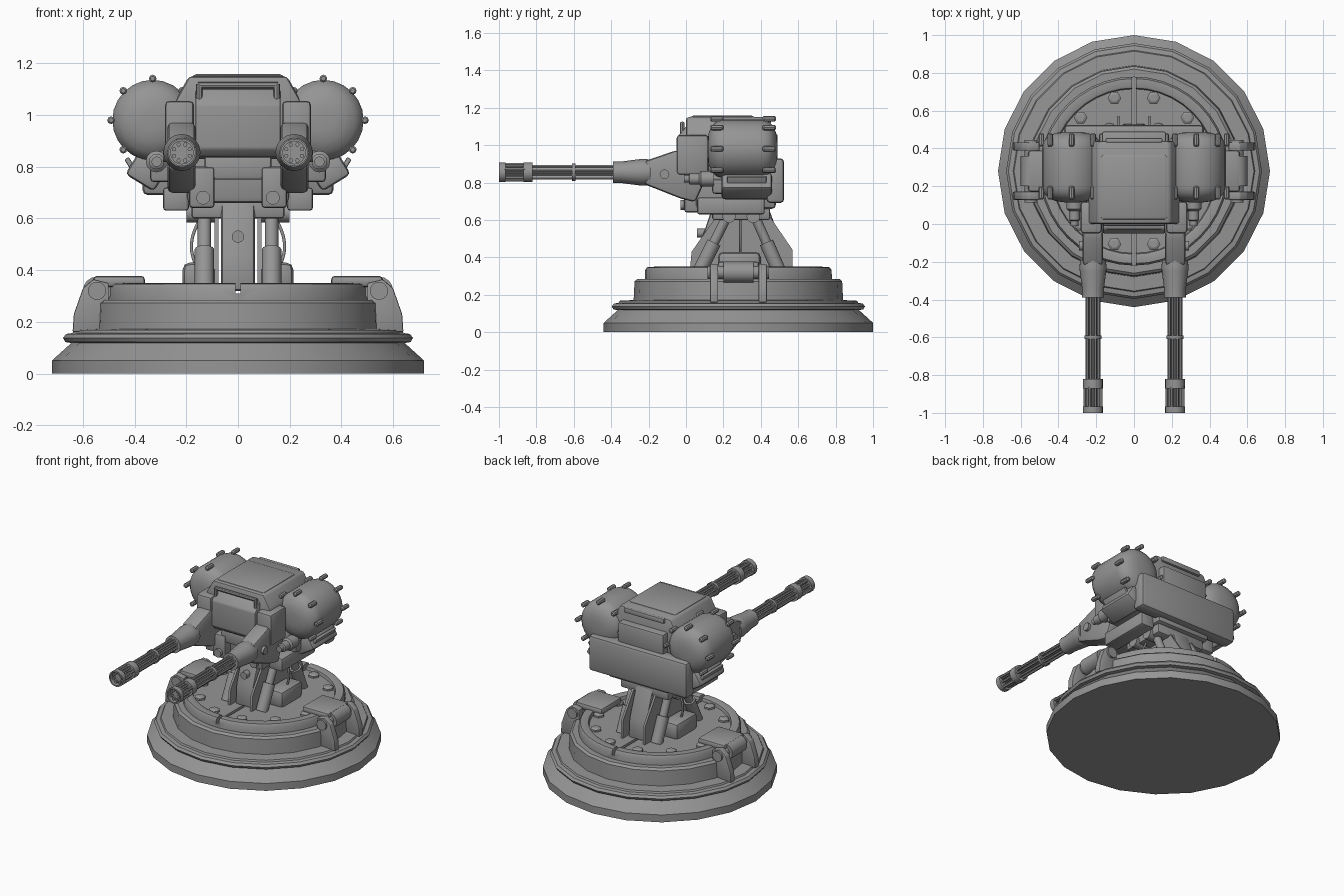
import bpy, bmesh, math
from mathutils import Vector, Matrix

if "Cube" in bpy.data.objects:
    bpy.data.objects.remove(bpy.data.objects["Cube"])

grey = bpy.data.materials.new("gunmetal_grey")
grey.diffuse_color = (0.3, 0.3, 0.3, 1)
grey.use_nodes = True
grey.node_tree.nodes["Principled BSDF"].inputs["Base Color"].default_value = grey.diffuse_color
CY = 0.28          # centre line of the round base
SIDES = (-1, 1)


def finish(name, bm, bevel=0.0, segs=2):
    bmesh.ops.recalc_face_normals(bm, faces=bm.faces)
    if bevel:
        edges = [e for e in bm.edges if e.calc_face_angle(0) > 0.3]
        bmesh.ops.bevel(bm, geom=edges, offset=bevel, segments=segs,
                        profile=0.5, affect='EDGES', clamp_overlap=True)
    me = bpy.data.meshes.new(name)
    bm.to_mesh(me)
    bm.free()
    me.materials.append(grey)
    ob = bpy.data.objects.new(name, me)
    bpy.context.collection.objects.link(ob)
    return ob


def box(name, lo, hi, bevel=0.01, tilt=0.0):
    lo, hi = Vector(lo), Vector(hi)
    bm = bmesh.new()
    m = (Matrix.Translation((lo + hi) / 2) @ Matrix.Rotation(tilt, 4, 'Y')
         @ Matrix.Diagonal([abs(v) for v in hi - lo] + [1]))
    bmesh.ops.create_cube(bm, size=1, matrix=m)
    return finish(name, bm, bevel)


def lathe(name, prof, at, direction=(0, 0, 1), seg=20):
    """Spin (radius, height) pairs about an axis through a point."""
    m = Matrix.Translation(at) @ Vector(direction).to_track_quat('Z', 'Y').to_matrix().to_4x4()
    bm = bmesh.new()
    rings = [[bm.verts.new(m @ Vector((r * math.cos(2 * math.pi * i / seg),
                                       r * math.sin(2 * math.pi * i / seg), h)))
              for i in range(seg)] for r, h in prof]
    for a, b in zip(rings, rings[1:]):
        for i in range(seg):
            j = (i + 1) % seg
            bm.faces.new((a[i], a[j], b[j], b[i]))
    bm.faces.new(rings[0])
    bm.faces.new(rings[-1])
    return finish(name, bm)


def rod(name, p, q, r, r2=None, seg=12):
    d = Vector(q) - Vector(p)
    return lathe(name, [(r, 0), (r if r2 is None else r2, d.length)], p, d, seg)


def prism(name, pts, axis, lo, hi, bevel=0.0):
    """Extrude a (y,z) outline along x, or an (x,z) outline along y."""
    place = (lambda a, b, t: (t, a, b)) if axis == 'X' else (lambda a, b, t: (a, t, b))
    bm = bmesh.new()
    ends = [[bm.verts.new(place(a, b, t)) for a, b in pts] for t in (lo, hi)]
    bm.faces.new(ends[0])
    bm.faces.new(ends[1])
    for i in range(len(pts)):
        j = (i + 1) % len(pts)
        bm.faces.new((ends[0][i], ends[0][j], ends[1][j], ends[1][i]))
    return finish(name, bm, bevel)


# stepped round base
lathe("base_skirt", [(.72, 0), (.72, .05), (.645, .118), (.668, .122), (.677, .138),
                     (.665, .153), (.64, .157), (.635, .168), (.56, .172), (.555, .272),
                     (.54, .285), (.4, .285)], (0, CY, 0))
deck = lathe("deck", [(.5, .27), (.5, .33), (.49, .347), (.45, .35), (.44, .345),
                      (.435, .325), (.05, .325)], (0, CY, 0), seg=40)
cutter = box("deck_groove_cutter", (-.01, -.4, .31), (.01, .95, .4), 0)
cutter.hide_render = True
cutter.display_type = 'WIRE'
cut = deck.modifiers.new("groove", 'BOOLEAN')
cut.object, cut.operation, cut.solver = cutter, 'DIFFERENCE', 'EXACT'

# ring of deck bolts
for k in range(12):
    a = math.radians(15 + 30 * k)
    lathe("deck_bolt", [(.036, 0), (.036, .015), (.022, .024)],
          (.4 * math.cos(a), CY + .4 * math.sin(a), .322), seg=6)

# side clamps on the base
for s in SIDES:
    for y in (.15, .41):
        prism("clamp_bracket", [(s * .5, .16), (s * .64, .16), (s * .635, .23), (s * .6, .33),
                                (s * .56, .365), (s * .5, .35)], 'Y', y - .022, y + .022, .006)
    rod("clamp_pin", (s * .545, .115, .32), (s * .545, .445, .32), .035, seg=16)
    rod("clamp_barrel", (s * .545, .2, .32), (s * .545, .36, .32), .055, seg=16)
    box("clamp_pad", (s * .36, .17, .335), (s * .56, .39, .378), .015)

# pedestal: column, fins, struts, cables
prism("pedestal_column", [(.06, .32), (.07, .46), (.18, .78), (.4, .78), (.52, .45), (.53, .32)],
      'X', -.065, .065, .015)
rod("column_stud", (0, .06, .53), (0, .13, .53), .024)
box("pedestal_collar", (-.18, .14, .6), (.18, .45, .67), .012)
for s in SIDES:
    prism("pedestal_fin", [(.02, .32), (.03, .43), (.19, .66), (.42, .66), (.57, .44), (.57, .32)],
          'X', s * .075, s * .09)
    box("pedestal_foot", (s * .09, .17, .31), (s * .215, .4, .43), .03)
    for y0, y1 in ((.07, .23), (.5, .36)):
        rod("strut_lower", (s * .13, y0, .32), (s * .13, (y0 + y1) / 2, .48), .038)
        rod("strut_upper", (s * .13, (y0 + y1) / 2, .48), (s * .13, y1, .64), .026)
        rod("strut_hinge", (s * .09, y1, .62), (s * .2, y1, .62), .036)
    cu = bpy.data.curves.new("cable", 'CURVE')
    cu.dimensions, cu.bevel_depth, cu.bevel_resolution = '3D', .007, 1
    sp = cu.splines.new('BEZIER')
    sp.bezier_points.add(2)
    for bp, co in zip(sp.bezier_points, ((.14, .29, .62), (.18, .29, .5), (.16, .29, .4))):
        bp.co = (s * co[0], co[1], co[2])
        bp.handle_left_type = bp.handle_right_type = 'AUTO'
    cu.materials.append(grey)
    bpy.context.collection.objects.link(bpy.data.objects.new("cable", cu))

# head body
prism("head_shell", [(-.19, 1.15), (.19, 1.15), (.24, 1.06), (.24, .87), (.2, .83),
                     (-.2, .83), (-.24, .87), (-.24, 1.06)], 'Y', 0, .44, .015)
box("head_lid", (-.18, .02, 1.12), (.18, .37, 1.158), .025)
prism("front_panel", [(-.05, 1.04), (0, 1.1), (.06, 1.1), (.06, .84), (-.02, .84), (-.05, .87)],
      'X', -.165, .165, .008)
rod("front_handle", (-.155, -.02, 1.115), (.155, -.02, 1.115), .012, seg=8)
box("rear_ledge", (-.17, .4, .9), (.17, .49, 1.06), .012)
box("rear_handle", (-.15, .43, 1.115), (.15, .455, 1.15), .008)
box("lower_body", (-.2, .05, .66), (.2, .48, .88), .02)
box("neck_block", (-.13, .0, .75), (.13, .2, .84), .012)
box("rear_counterweight", (-.37, .43, .69), (.37, .525, .93), .022)

for s in SIDES:
    rod("handle_post", (s * .15, -.02, 1.04), (s * .15, -.02, 1.12), .013, seg=8)
    box("shoulder_block", (s * .17, -.05, .84), (s * .283, .12, 1.055), .018)
    box("under_block", (s * .19, .06, .63), (s * .29, .42, .72), .012)
    box("inner_arm_mount", (s * .09, -.01, .64), (s * .19, .2, .8), .015)
    rod("mount_stud", (s * .135, -.03, .68), (s * .135, .02, .68), .027)

    # gun arm
    prism("gun_arm", [(-.22, .915), (-.06, .97), (.06, .97), (.12, .85), (.05, .695),
                      (-.03, .715), (-.22, .79)], 'X', s * .165, s * .272, .018)
    rod("arm_stud", (s * .25, -.115, .845), (s * .29, -.115, .845), .026)
    gx, gz, fwd = s * .217, .855, (0, -1, 0)
    lathe("gun_shroud", [(.068, 0), (.072, .04), (.07, .06), (.057, .16), (.057, .2), (.048, .2)],
          (gx, -.19, gz), fwd, 16)
    rod("barrel_core", (gx, -.35, gz), (gx, -.97, gz), .012, seg=8)
    rod("barrel_clamp", (gx, -.59, gz), (gx, -.61, gz), .046, seg=16)
    rod("muzzle_rear_ring", (gx, -.82, gz), (gx, -.87, gz), .053, seg=16)
    lathe("muzzle_front_ring", [(.044, 0), (.053, 0), (.053, .035), (.044, .035), (.044, .004)],
          (gx, -.965, gz), fwd, 16)
    for k in range(8):
        a = math.pi * (k + .5) / 4
        c, n = math.cos(a), math.sin(a)
        rod("barrel", (gx + .033 * c, -.35, gz + .033 * n),
            (gx + .033 * c, -.985, gz + .033 * n), .0085, seg=6)
        if k % 2 == 0:
            rod("muzzle_bar", (gx + .046 * c, -.86, gz + .046 * n),
                (gx + .046 * c, -.97, gz + .046 * n), .009, seg=6)

    # round side pod with two rows of pegs
    px, pz = s * .33, .98
    lathe("side_pod", [(.04, 0), (.085, .006), (.125, .025), (.148, .05), (.156, .08),
                       (.156, .29), (.148, .325), (.125, .35), (.085, .367), (.04, .373)],
          (px, .115, pz), (0, 1, 0), 24)
    for k in range(8):
        a = math.pi * k / 4
        x, z = px + .161 * math.cos(a), pz + .161 * math.sin(a)
        for y in (.13, .41):
            lathe("pod_peg", [(.009, 0), (.015, .007), (.015, .063), (.009, .07)],
                  (x, y, z), (0, 1, 0), 8)

    # tilted box and stepped nozzle below the pod
    box("under_pod_box", (s * .29, .19, .73), (s * .42, .46, .83), .018, s * -.55)
    box("under_pod_plate", (s * .395, .22, .74), (s * .415, .43, .84), .006, s * .55)
    box("pod_bracket", (s * .2, .14, .74), (s * .34, .44, .88), .015)
    lathe("nozzle", [(.042, 0), (.042, .07), (.03, .08), (.03, .13), (.02, .135), (.02, .16)],
          (s * .315, .15, .82), fwd, 12)

# smooth shading with crisp edges
bpy.ops.object.select_all(action='DESELECT')
for ob in bpy.context.scene.objects:
    if ob.type == 'MESH' and not ob.hide_render:
        ob.select_set(True)
        bpy.context.view_layer.objects.active = ob
bpy.ops.object.shade_smooth_by_angle(angle=math.radians(35))
